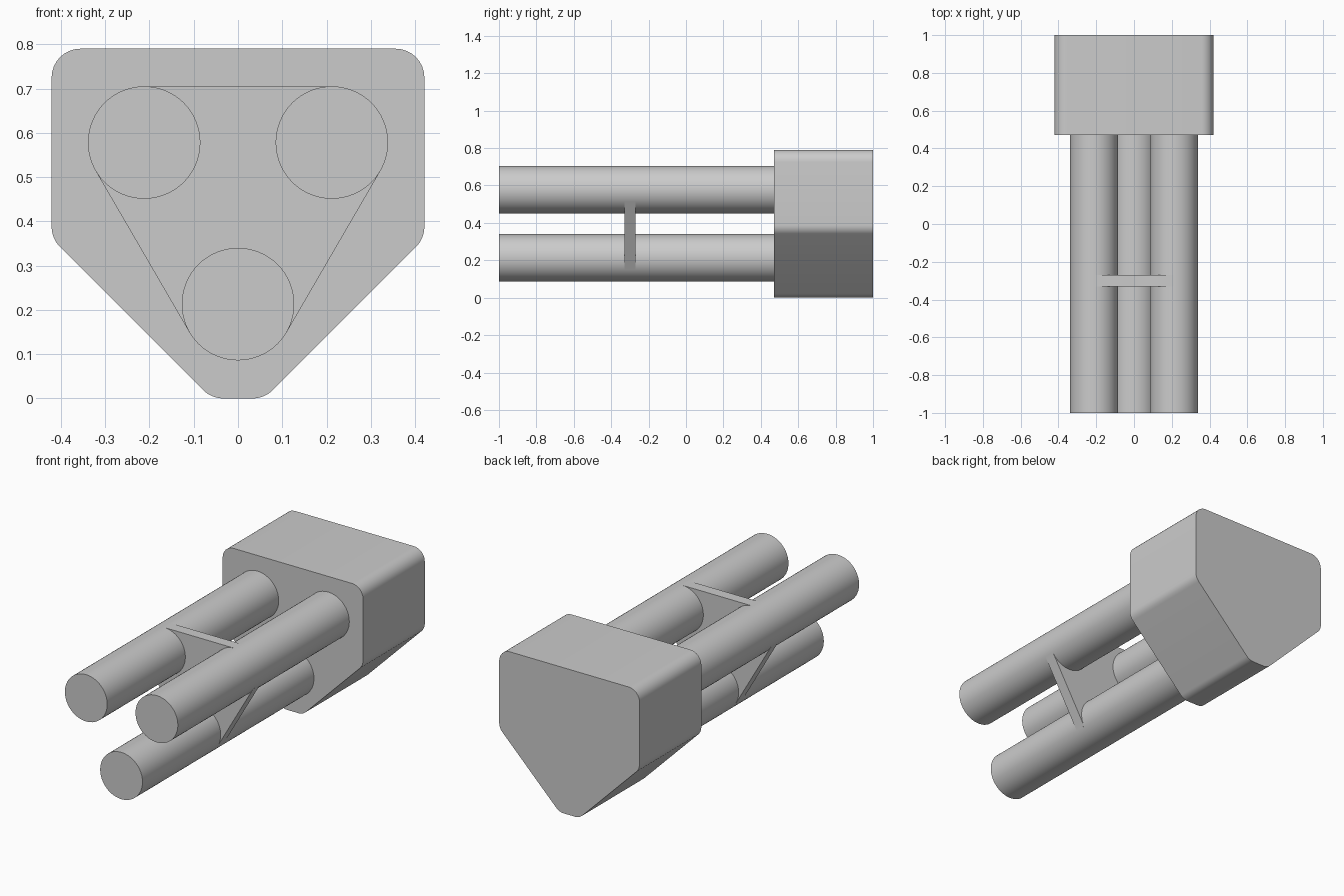
import bpy, bmesh, math
from mathutils import Vector

cube = bpy.data.objects.get("Cube")
if cube:
    bpy.data.objects.remove(cube, do_unlink=True)

GREY = (0.6, 0.6, 0.6, 1)
mat = bpy.data.materials.new("plain grey")
mat.use_nodes = True
mat.diffuse_color = GREY
mat.node_tree.nodes["Principled BSDF"].inputs["Base Color"].default_value = GREY


def prism(name, profile, y0, y1):
    """Extrude an x-z outline from y0 to y1."""
    bm = bmesh.new()
    face = bm.faces.new([bm.verts.new((x, y0, z)) for x, z in profile])
    ext = bmesh.ops.extrude_face_region(bm, geom=[face], use_keep_orig=True)
    for v in ext["geom"]:
        if isinstance(v, bmesh.types.BMVert):
            v.co.y = y1
    bmesh.ops.recalc_face_normals(bm, faces=bm.faces)
    mesh = bpy.data.meshes.new(name)
    bm.to_mesh(mesh)
    bm.free()
    mesh.materials.append(mat)
    obj = bpy.data.objects.new(name, mesh)
    bpy.context.collection.objects.link(obj)
    bpy.ops.object.select_all(action="DESELECT")
    obj.select_set(True)
    bpy.context.view_layer.objects.active = obj
    bpy.ops.object.shade_smooth_by_angle(angle=math.radians(30))
    return obj


def fillet(corners, r, steps=8):
    """Round every corner of a convex outline to radius r."""
    pts = []
    for i, c in enumerate(corners):
        c = Vector(c)
        a = (Vector(corners[i - 1]) - c).normalized()
        b = (Vector(corners[(i + 1) % len(corners)]) - c).normalized()
        half = a.angle(b) / 2
        centre = c + (a + b).normalized() * (r / math.sin(half))
        start = c + a * (r / math.tan(half)) - centre
        end = c + b * (r / math.tan(half)) - centre
        sweep = math.pi - 2 * half
        for k in range(steps + 1):
            t = k / steps
            p = (start * math.sin((1 - t) * sweep) + end * math.sin(t * sweep)) / math.sin(sweep)
            pts.append(tuple(centre + p))
    return pts


# Tapered housing block with rounded long edges
prism("housing", fillet([(-0.06, 0), (0.06, 0), (0.421, 0.361), (0.421, 0.79),
                         (-0.421, 0.79), (-0.421, 0.361)], 0.065), 0.47, 1.0)

# Three round bars
R = 0.127
centres = {"bottom_bar": (0, 0.213), "left_bar": (0.212, 0.578), "right_bar": (-0.212, 0.578)}
for name, (cx, cz) in centres.items():
    ring = [(cx + R * math.cos(k * math.tau / 64), cz + R * math.sin(k * math.tau / 64))
            for k in range(64)]
    prism(name, ring, -1.0, 0.47)

# Triangular spacer plate whose sides are tangent to the bars
cs = [Vector(c) for c in centres.values()]
outline = []
for i in range(3):
    p, q = cs[i], cs[(i + 1) % 3]
    d = (q - p).normalized()
    n = Vector((d.y, -d.x)) * R
    outline += [tuple(p + n), tuple(q + n)]
prism("spacer_plate", outline, -0.33, -0.27)
